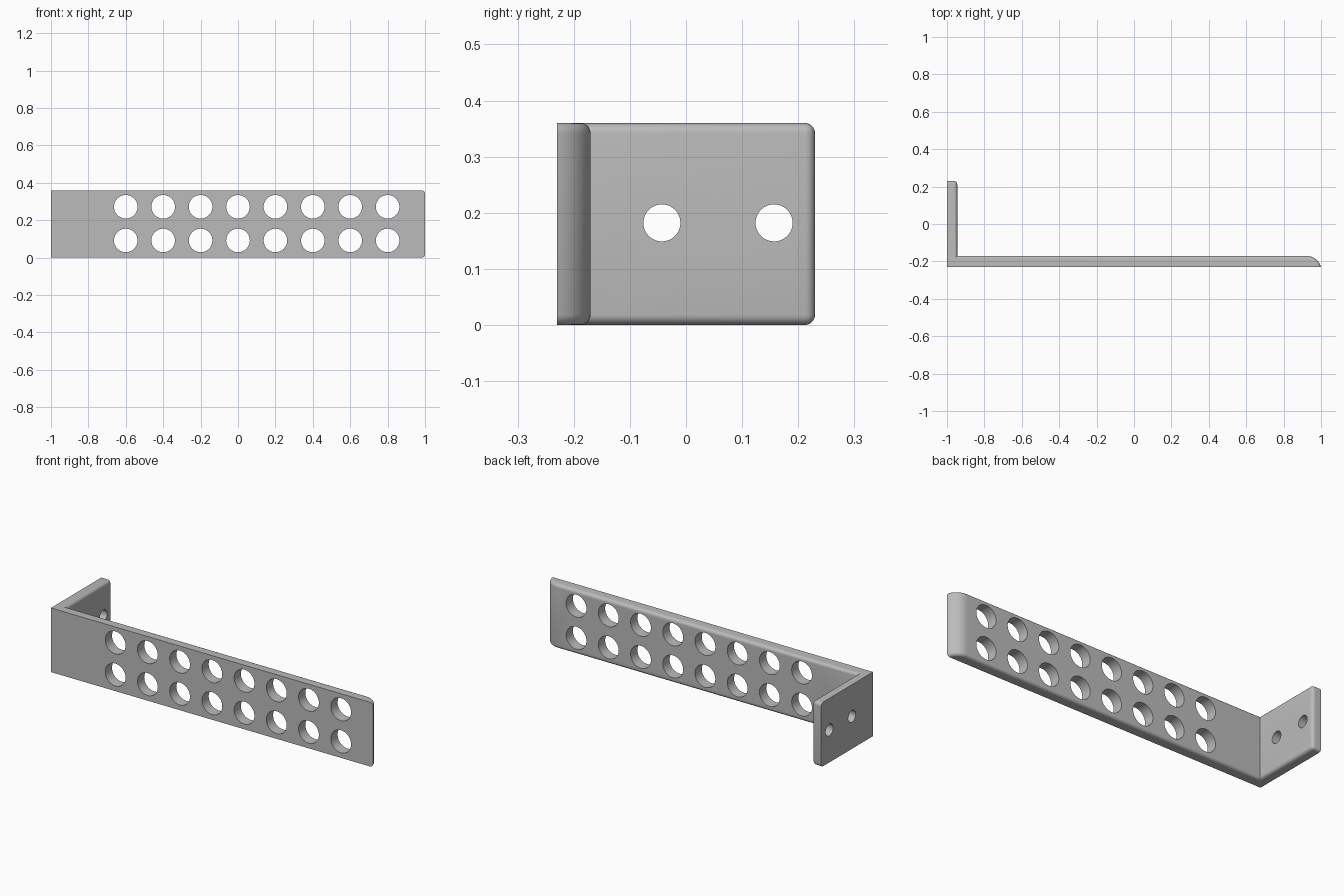
import bpy, bmesh
from math import sin, cos, pi, asin
from mathutils import Matrix

cube = bpy.data.objects.get("Cube")
if cube:
    bpy.data.objects.remove(cube)

HEIGHT, FRONT, BACK = 0.36, -0.23, 0.23
PLATE_Y, FLANGE_X = -0.17, -0.945   # inner faces of the two legs
FILLET = 0.018
END_R, END_X = 0.083, 0.92          # rounded far end

grey = bpy.data.materials.new("plain grey")
grey.use_nodes = True
colour = (0.5, 0.5, 0.5, 1)
grey.diffuse_color = colour
grey.node_tree.nodes["Principled BSDF"].inputs["Base Color"].default_value = colour


def make_object(name, bm):
    bmesh.ops.recalc_face_normals(bm, faces=bm.faces)
    mesh = bpy.data.meshes.new(name)
    bm.to_mesh(mesh)
    bm.free()
    mesh.materials.append(grey)
    obj = bpy.data.objects.new(name, mesh)
    bpy.context.collection.objects.link(obj)
    return obj


# L-shaped outline with a curved far end, extruded upwards
sweep = asin((1 - END_X) / END_R)
arc = [(END_X + END_R * sin(sweep * i / 10),
        PLATE_Y - END_R + END_R * cos(sweep * i / 10)) for i in range(11)]
arc[-1] = (1, FRONT)
outline = [(-1, FRONT), (-1, BACK), (FLANGE_X, BACK), (FLANGE_X, PLATE_Y)] + arc
bm = bmesh.new()
base = bm.faces.new([bm.verts.new((x, y, 0)) for x, y in outline])
top = bmesh.ops.extrude_face_region(bm, geom=[base])
bmesh.ops.translate(bm, vec=(0, 0, HEIGHT),
                    verts=[v for v in top["geom"] if isinstance(v, bmesh.types.BMVert)])
bmesh.ops.recalc_face_normals(bm, faces=bm.faces)


# Round the inner rims and the free end of the flange
def is_rounded(edge):
    a, b = (v.co for v in edge.verts)
    mid = (a + b) / 2
    if abs(a.z - b.z) > 0.1:
        return mid.y > 0 and mid.x > -0.99
    return mid.x > -0.999 and mid.y > FRONT + 0.001


bmesh.ops.bevel(bm, geom=[e for e in bm.edges if is_rounded(e)], offset=FILLET,
                offset_type='OFFSET', segments=5, profile=0.5, affect='EDGES',
                clamp_overlap=False)
bracket = make_object("bracket", bm)

# Hole cutters: two rows through the plate and a pair through the flange
cutters = bmesh.new()


def add_hole(place, axis, radius):
    matrix = Matrix.Translation(place) @ Matrix.Rotation(pi / 2, 4, axis)
    bmesh.ops.create_cone(cutters, cap_ends=True, segments=48, radius1=radius,
                          radius2=radius, depth=0.2, matrix=matrix)


for column in range(8):
    for z in (0.092, 0.272):
        add_hole((-0.6 + 0.2 * column, -0.2, z), 'X', 0.063)
for y in (-0.043, 0.157):
    add_hole((-0.97, y, 0.182), 'Y', 0.033)
cutter = make_object("hole_cutter", cutters)
cutter.hide_render = True
cutter.hide_set(True)

cut = bracket.modifiers.new("holes", 'BOOLEAN')
cut.operation = 'DIFFERENCE'
cut.solver = 'EXACT'
cut.object = cutter
bpy.context.view_layer.objects.active = bracket
bracket.select_set(True)
bpy.ops.object.modifier_apply(modifier=cut.name)
bpy.data.objects.remove(cutter)
bpy.ops.object.shade_smooth_by_angle(angle=pi / 6)
